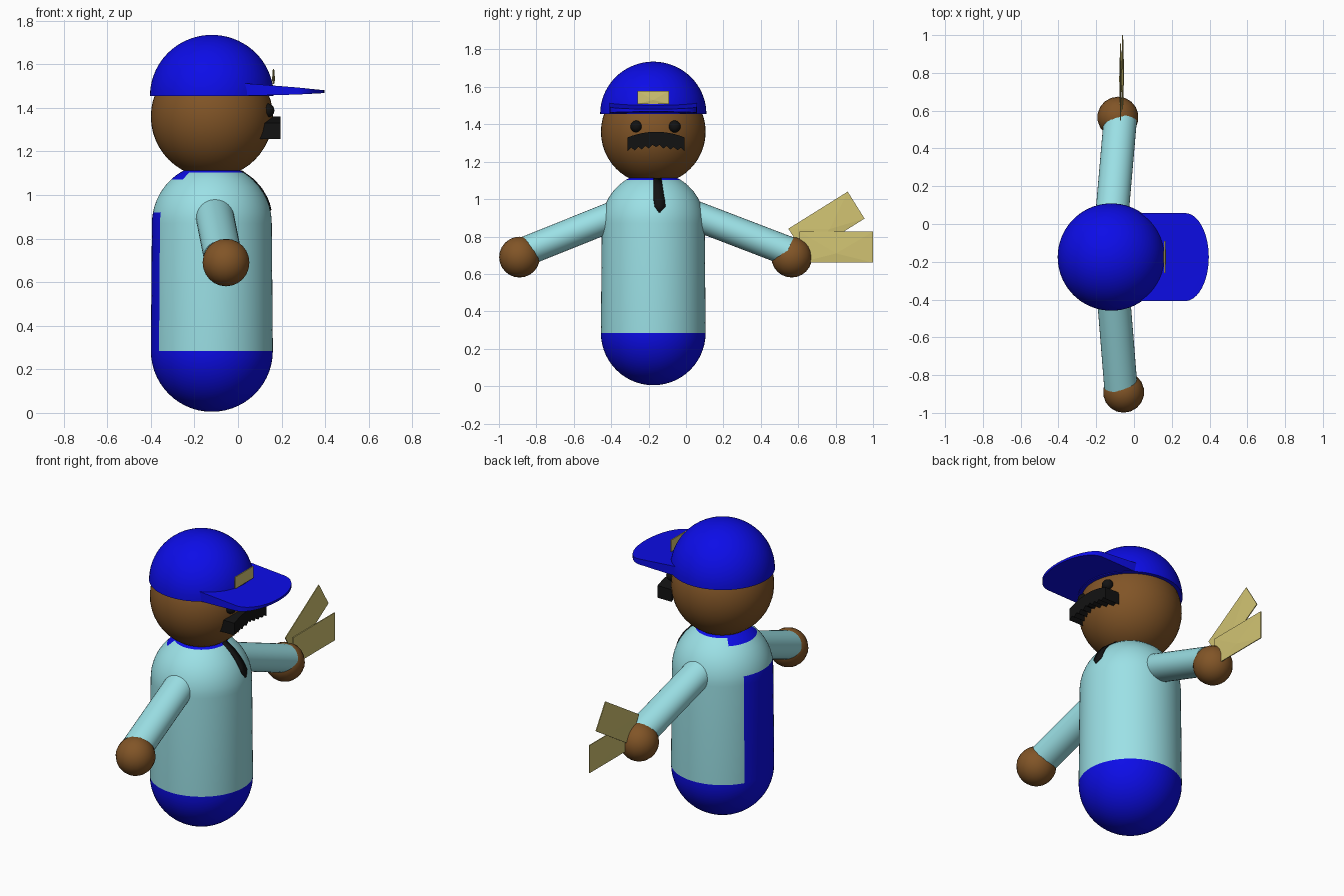
import bpy, bmesh
from math import sin, cos, pi, sqrt, radians, atan2
from mathutils import Vector, Matrix

cube = bpy.data.objects.get("Cube")
if cube:
    bpy.data.objects.remove(cube, do_unlink=True)

CX, CY = -0.12, -0.175      # vertical axis of the figure, which looks towards +x
R = 0.28                    # body and head radius


def material(name, rgb):
    m = bpy.data.materials.new(name)
    m.use_nodes = True
    m.diffuse_color = (*rgb, 1)
    bsdf = next(n for n in m.node_tree.nodes if n.type == 'BSDF_PRINCIPLED')
    bsdf.inputs["Base Color"].default_value = (*rgb, 1)
    return m


blue = material("uniform blue", (0.004, 0.004, 0.85))
cyan = material("shirt light blue", (0.33, 0.75, 0.79))
brown = material("skin brown", (0.22, 0.09, 0.02))
black = material("black", (0.006, 0.006, 0.006))
paper = material("paper yellow", (0.64, 0.55, 0.17))


def add(name, bm, mats, angle=40):
    """Turn a bmesh into a smooth shaded object."""
    bmesh.ops.recalc_face_normals(bm, faces=bm.faces)
    me = bpy.data.meshes.new(name)
    bm.to_mesh(me)
    bm.free()
    for m in mats:
        me.materials.append(m)
    ob = bpy.data.objects.new(name, me)
    bpy.context.collection.objects.link(ob)
    for o in bpy.context.selected_objects:
        o.select_set(False)
    ob.select_set(True)
    bpy.context.view_layer.objects.active = ob
    if angle:
        bpy.ops.object.shade_smooth_by_angle(angle=radians(angle))
    return ob


def lathe(profile, segs=72):
    """Spin (radius, z) points about the figure's axis and close the ends."""
    bm = bmesh.new()
    rings = [[bm.verts.new((CX + r * cos(2 * pi * i / segs),
                            CY + r * sin(2 * pi * i / segs), z))
              for i in range(segs)] for r, z in profile]
    for a, b in zip(rings, rings[1:]):
        for i in range(segs):
            j = (i + 1) % segs
            bm.faces.new((a[i], a[j], b[j], b[i]))
    bm.faces.new(rings[0])
    bm.faces.new(rings[-1])
    return bm


def prism(points, offset):
    """Extrude a flat outline along a vector."""
    bm = bmesh.new()
    face = bm.faces.new([bm.verts.new(p) for p in points])
    out = bmesh.ops.extrude_face_region(bm, geom=[face], use_keep_orig=True)
    moved = [g for g in out["geom"] if isinstance(g, bmesh.types.BMVert)]
    bmesh.ops.translate(bm, verts=moved, vec=offset)
    return bm


def ball(name, centre, radius, mat, u=32, v=16):
    bm = bmesh.new()
    bmesh.ops.create_uvsphere(bm, u_segments=u, v_segments=v, radius=radius,
                              matrix=Matrix.Translation(centre))
    return add(name, bm, [mat])


# Body: rounded pill with trousers, back panel and collar picked by face position
LOW, HIGH, TOP_R = 0.285, 0.87, 0.275


def shoulder_radius(z):
    return sqrt(max(TOP_R ** 2 - max(z - HIGH, 0) ** 2, 0))


profile = [(R * sin(a), 0.005 + R * (1 - cos(a)))
           for a in [pi / 2 * k / 14 for k in range(1, 15)]]
profile += [(shoulder_radius(z), z) for z in
            (HIGH, 0.895, 0.92, 0.95, 0.98, 1.01, 1.04, 1.072, 1.09, 1.103, 1.12, 1.135)]
bm = lathe(profile)
for f in bm.faces:
    c = f.calc_center_median()
    from_back = abs(atan2(c.y - CY, -(c.x - CX)))
    trousers = c.z < LOW
    back_panel = c.z < 0.92 and from_back < radians(30)
    collar = c.z > 1.103 or (c.z > 1.072 and from_back < radians(45))
    f.material_index = 0 if trousers or back_panel or collar else 1
add("body", bm, [blue, cyan])

# Necktie: thin strip lying on the rounded chest
bm = bmesh.new()
rows = []
for z, y0, y1 in [(1.11, -0.174, -0.132), (1.07, -0.174, -0.126), (1.03, -0.174, -0.12),
                  (0.99, -0.172, -0.113), (0.96, -0.167, -0.11), (0.93, -0.145, -0.138)]:
    row = []
    for y in (y0, y1):
        reach = sqrt((shoulder_radius(z) + 0.004) ** 2 - (y - CY) ** 2)
        row.append(bm.verts.new((CX + reach, y, z)))
    rows.append(row)
for a, b in zip(rows, rows[1:]):
    bm.faces.new((a[0], b[0], b[1], a[1]))
for f in bm.faces:
    f.normal_update()
tie = add("necktie", bm, [black])
solid = tie.modifiers.new("thickness", 'SOLIDIFY')
solid.thickness = 0.006
solid.offset = 0

# Head and eyes
ball("head", (CX, CY, 1.36), R, brown, 48, 24)
for side in (-1, 1):
    ball("eye_right" if side < 0 else "eye_left",
         (0.135, -0.163 + side * 0.102, 1.388), 0.032, black, 20, 12)

# Moustache: bushy outline with a ragged lower edge
top, bottom = [], []
N = 16
for k in range(N + 1):
    t = 2 * k / N - 1
    y = -0.16 + 0.152 * t
    top.append((0.1, y, 1.36 - 0.03 * t * t))
    bottom.append((0.1, y, 1.283 - 0.022 * abs(t) ** 0.7 + (0.012 if k % 2 else -0.004)))
bm = prism(top + bottom[::-1], (0.094, 0, 0))
add("moustache", bm, [black], 30)

# Cap: dome and tapering rounded peak
CAP = 1.455
dome = [(0.284 * cos(a), CAP + R * sin(a)) for a in [pi / 2 * k / 18 for k in range(18)]]
dome.append((0.004, CAP + R))
add("cap_dome", lathe(dome), [blue])

half = 0.233
outline = [(0.0, -half)]
for k in range(25):
    a = -pi / 2 + pi * k / 24
    outline.append((0.27 + 0.126 * cos(a), half * sin(a)))
outline.append((0.0, half))
bm = bmesh.new()
under, upper = [], []
for x, y in outline:
    t = max(x - 0.16, -0.1) / 0.236
    under.append(bm.verts.new((x, CY + y, CAP + 0.013 * max(t, 0))))
    upper.append(bm.verts.new((x, CY + y, 1.505 - 0.024 * t)))
bm.faces.new(under)
bm.faces.new(upper)
n = len(outline)
for i in range(n):
    j = (i + 1) % n
    bm.faces.new((under[i], under[j], upper[j], upper[i]))
bmesh.ops.triangulate(bm, faces=[f for f in bm.faces if len(f.verts) > 4])
add("cap_peak", bm, [blue])


# Envelopes: thin plates with folded flaps meeting at a raised point
def envelope(name, centre, length, width, thick, bulge, tilt=0):
    bm = bmesh.new()
    bmesh.ops.create_cube(bm, size=1, matrix=Matrix.Diagonal((thick, length, width, 1)))
    bm.normal_update()
    for f in [f for f in bm.faces if abs(f.normal.x) > 0.9]:
        s = 1 if f.normal.x > 0 else -1
        poked = bmesh.ops.poke(bm, faces=[f])
        for v in poked["verts"]:
            v.co += Vector((s * bulge, 0, -0.2 * width))
    bmesh.ops.transform(bm, verts=bm.verts, matrix=Matrix.Translation(centre)
                        @ Matrix.Rotation(radians(tilt), 4, 'X'))
    add(name, bm, [paper], 0)


envelope("cap_badge", (0.163, CY, 1.544), 0.17, 0.07, 0.006, 0.004)
envelope("letter_front", (-0.06, 0.803, 0.743), 0.394, 0.166, 0.005, 0.005)
envelope("letter_back", (-0.071, 0.751, 0.869), 0.374, 0.17, 0.005, 0.005, 32)


# Arms and hands
def arm(name, start, end):
    a, b = Vector(start), Vector(end)
    axis = (b - a).normalized()
    side = Vector((1, 0, 0))
    side = (side - axis * side.dot(axis)).normalized()
    up = axis.cross(side)
    basis = Matrix((side, up, axis)).transposed().to_4x4()
    bm = bmesh.new()
    bmesh.ops.create_cone(bm, cap_ends=True, segments=32, radius1=1, radius2=1, depth=1,
                          matrix=Matrix.Translation((a + b) / 2) @ basis
                          @ Matrix.Diagonal((0.088, 0.079, (b - a).length, 1)))
    add(name, bm, [cyan])


arm("empty_arm", (-0.115, -0.3, 0.945), (-0.07, -0.86, 0.72))
arm("letter_arm", (-0.125, -0.05, 0.95), (-0.073, 0.55, 0.72))
ball("empty_hand", (-0.055, -0.89, 0.69), 0.109, brown, 18, 12)
ball("letter_hand", (-0.085, 0.565, 0.69), 0.109, brown, 18, 12)
